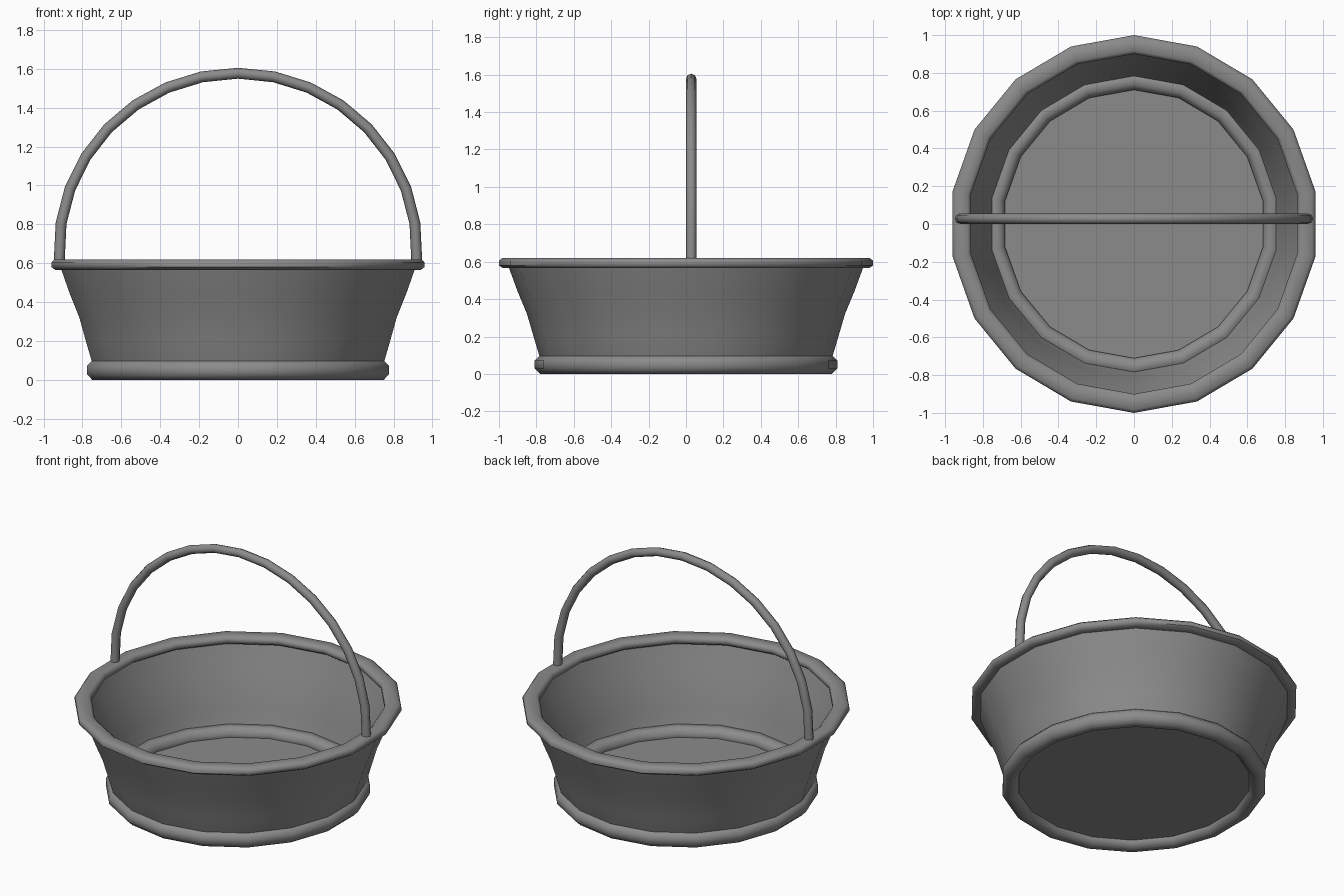
import bpy, bmesh, math
from mathutils import Vector

if "Cube" in bpy.data.objects:
    bpy.data.objects.remove(bpy.data.objects["Cube"])

SIDES = 18
X_SCALE = 0.975  # basket is slightly narrower in x

grey = bpy.data.materials.new("grey")
grey.diffuse_color = (0.26, 0.26, 0.26, 1)
grey.use_nodes = True
grey.node_tree.nodes["Principled BSDF"].inputs["Base Color"].default_value = grey.diffuse_color


def finish(bm, name, angle=55):
    bmesh.ops.recalc_face_normals(bm, faces=bm.faces)
    me = bpy.data.meshes.new(name)
    bm.to_mesh(me)
    bm.free()
    ob = bpy.data.objects.new(name, me)
    bpy.context.collection.objects.link(ob)
    me.materials.append(grey)
    bpy.ops.object.select_all(action='DESELECT')
    ob.select_set(True)
    bpy.context.view_layer.objects.active = ob
    bpy.ops.object.shade_smooth_by_angle(angle=math.radians(angle))
    return ob


def bridge(bm, rings, wrap_rings):
    n, m = len(rings), len(rings[0])
    for i in range(n if wrap_rings else n - 1):
        a, b = rings[i], rings[(i + 1) % n]
        for j in range(m):
            k = (j + 1) % m
            bm.faces.new((a[j], a[k], b[k], b[j]))


def ring(bm, r, z):
    out = []
    for i in range(SIDES):
        a = math.pi / 2 + 2 * math.pi * i / SIDES
        out.append(bm.verts.new((X_SCALE * r * math.cos(a), r * math.sin(a), z)))
    return out


def lathe(name, profile, closed):
    bm = bmesh.new()
    bridge(bm, [ring(bm, r, z) for r, z in profile], closed)
    return bm, name


# Flared wall
bm, name = lathe("basket_wall", [(0.77, 0.06), (0.785, 0.10), (0.815, 0.20),
                                 (0.85, 0.32), (0.90, 0.44), (0.955, 0.59)], False)
wall = finish(bm, name)
# single sheet: make the normals face outward
me = wall.data
if me.polygons[0].normal.dot(me.polygons[0].center) < 0:
    me.flip_normals()

# Rim band
finish(*lathe("rim", [(1.0, 0.58), (1.0, 0.605), (0.982, 0.62), (0.918, 0.62),
                      (0.90, 0.605), (0.90, 0.58), (0.92, 0.565), (0.978, 0.565)], True))

# Foot ring
foot = [(0.76 + 0.054 * math.cos(math.radians(22.5 + 45 * i)),
         0.05 + 0.054 * math.sin(math.radians(22.5 + 45 * i))) for i in range(8)]
finish(*lathe("foot_ring", foot, True))

# Floor disc
bm = bmesh.new()
bm.faces.new(ring(bm, 0.72, 0.043))
finish(bm, "floor")

# Arched handle
path = [(-0.92, 0.60)]
for i in range(-7, 8):
    a = math.radians(11.65 * i)
    path.append((0.92 * math.sin(a), 0.672 + 0.905 * math.cos(a)))
path.append((0.92, 0.60))
bm = bmesh.new()
rings = []
for i, (x, z) in enumerate(path):
    p, q = path[max(i - 1, 0)], path[min(i + 1, len(path) - 1)]
    t = Vector((q[0] - p[0], 0, q[1] - p[1])).normalized()
    if i in (0, len(path) - 1):
        t = Vector((0, 0, 1 if i == 0 else -1))
    out = Vector((-t.z, 0, t.x))
    rings.append([bm.verts.new(Vector((x, 0.028, z))
                  + out * 0.028 * math.cos(math.pi * k / 4)
                  + Vector((0, 0.028 * math.sin(math.pi * k / 4), 0))) for k in range(8)])
bridge(bm, rings, False)
bm.faces.new(rings[0])
bm.faces.new(rings[-1])
finish(bm, "handle")
